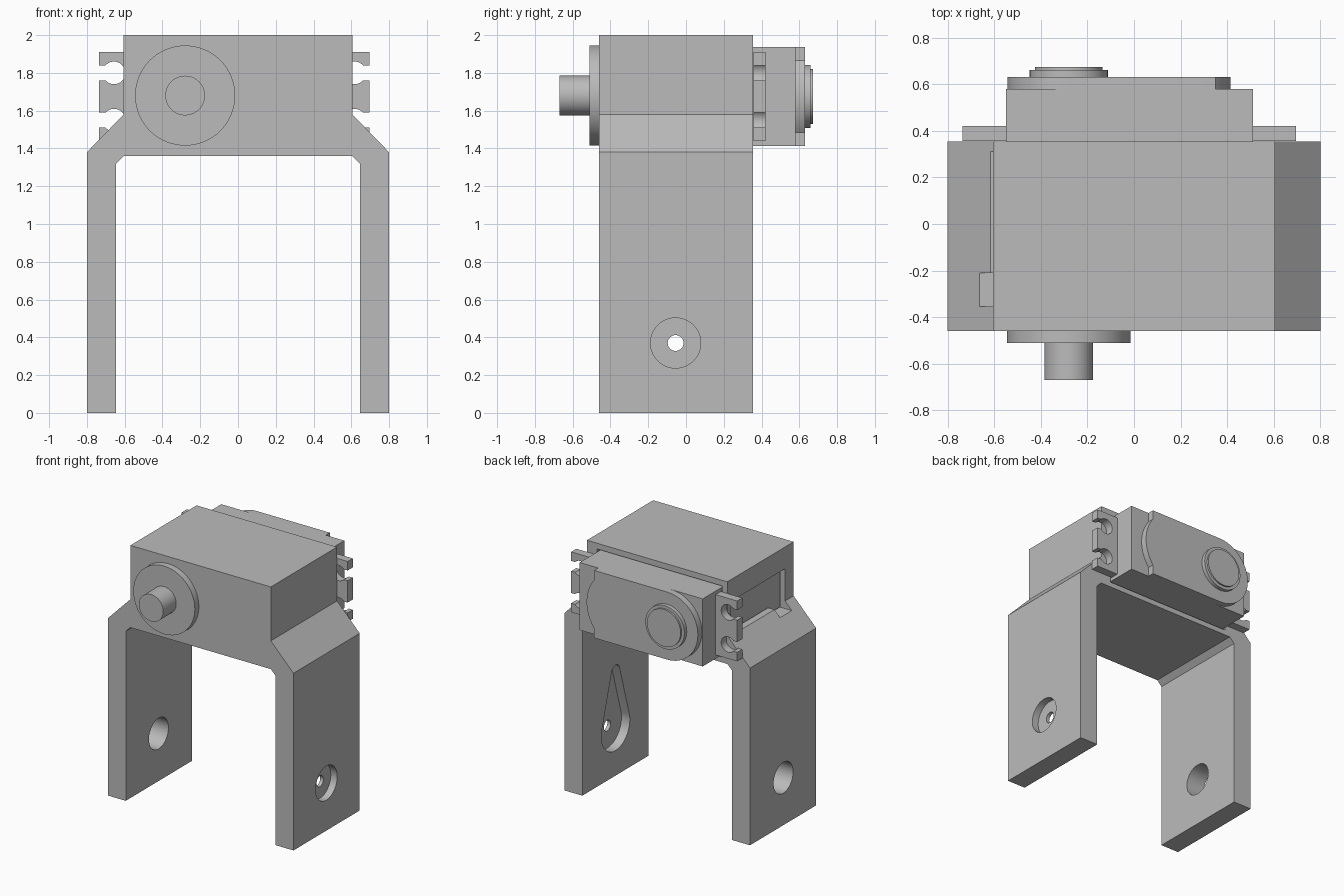
import bpy, bmesh, math
from mathutils import Vector

if "Cube" in bpy.data.objects:
    bpy.data.objects.remove(bpy.data.objects["Cube"])

grey = bpy.data.materials.new("plain grey")
grey.diffuse_color = (0.5, 0.5, 0.5, 1)
grey.use_nodes = True
grey.node_tree.nodes["Principled BSDF"].inputs["Base Color"].default_value = grey.diffuse_color


def prism(name, pts, axis, a, b, smooth=True):
    """Extrude a 2D outline along an axis: 'x' takes (y, z), 'y' takes (x, z)."""
    put = (lambda p, d: (d, p[0], p[1])) if axis == 'x' else (lambda p, d: (p[0], d, p[1]))
    bm = bmesh.new()
    face = bm.faces.new([bm.verts.new(put(p, a)) for p in pts])
    res = bmesh.ops.extrude_face_region(bm, geom=[face])
    shift = Vector(put((0, 0), b - a))
    bmesh.ops.translate(bm, vec=shift, verts=[v for v in res['geom'] if isinstance(v, bmesh.types.BMVert)])
    bmesh.ops.recalc_face_normals(bm, faces=bm.faces)
    me = bpy.data.meshes.new(name)
    bm.to_mesh(me)
    bm.free()
    ob = bpy.data.objects.new(name, me)
    bpy.context.collection.objects.link(ob)
    me.materials.append(grey)
    if smooth:
        me.shade_smooth()
        me.set_sharp_from_angle(angle=math.radians(30))
    return ob


def arc(cx, cz, r, start=0, end=360, n=48):
    steps = n if end - start == 360 else n + 1
    return [(cx + r * math.cos(t), cz + r * math.sin(t))
            for t in (math.radians(start + (end - start) * i / n) for i in range(steps))]


def rect(x0, x1, z0, z1):
    return [(x0, z0), (x1, z0), (x1, z1), (x0, z1)]


def cut(target, cutters):
    for c in cutters:
        m = target.modifiers.new("cut", 'BOOLEAN')
        m.operation = 'DIFFERENCE'
        m.solver = 'EXACT'
        m.object = c
    bpy.context.view_layer.update()
    dg = bpy.context.evaluated_depsgraph_get()
    me = bpy.data.meshes.new_from_object(target.evaluated_get(dg))
    target.modifiers.clear()
    target.data = me
    me.set_sharp_from_angle(angle=math.radians(30))
    for c in cutters:
        bpy.data.objects.remove(c)


# Bracket: box head with two straight legs
half = [(0.605, 2.0), (0.605, 1.58), (0.8, 1.38), (0.8, 0), (0.645, 0), (0.645, 1.32), (0.605, 1.36)]
bracket = prism("bracket", half + [(-x, z) for x, z in reversed(half)], 'y', -0.46, 0.355)

# Pocket for the motor, side window with cable exit, and leg holes
HY, HZ = -0.055, 0.37
spread = math.degrees(math.asin((0.175 - 0.05) / 0.44))
teardrop = arc(HY, HZ + 0.44, 0.05, spread, 180 - spread, 16) + arc(HY, HZ, 0.175, 180 - spread, 360 + spread, 32)
cut(bracket, [
    prism("motor_pocket", rect(-0.56, 0.52, 1.4, 1.955), 'y', -0.4, 0.5),
    prism("side_window", rect(-0.22, 0.31, 1.57, 1.83), 'x', -0.9, -0.5),
    prism("cable_exit", rect(-0.355, -0.21, 1.52, 1.83), 'x', -0.9, -0.5),
    prism("bearing_hole", arc(HY, HZ, 0.12), 'x', -0.9, -0.5),
    prism("screw_hole", arc(HY, HZ, 0.042, n=24), 'x', 0.5, 0.9),
    prism("screw_recess", arc(HY, HZ, 0.133), 'x', 0.745, 0.9),
    prism("horn_pocket", teardrop, 'x', 0.5, 0.717),
])

# Front pivot
CX, CZ = -0.28, 1.68
prism("pivot_flange", arc(CX, CZ, 0.265, n=64), 'y', -0.51, -0.455)
prism("pivot_shaft", arc(CX, CZ, 0.105), 'y', -0.67, -0.505)

# Motor body
prism("motor_body", rect(-0.55, 0.51, 1.412, 1.938), 'y', -0.39, 0.58)

# Mounting tabs with keyhole slots
mid = -0.02
for side, name in ((-1, "left_tab"), (1, "right_tab")):
    xs = sorted((mid + side * 0.5, mid + side * 0.715))
    tab = prism(name, rect(*xs, 1.44, 1.91), 'y', 0.357, 0.42)
    cutters = []
    for z in (1.55, 1.80):
        hx = mid + side * 0.637
        slot = sorted((hx, mid + side * 0.8))
        cutters += [prism("tab_hole", arc(hx, z, 0.06, n=32), 'y', 0.3, 0.5),
                    prism("tab_slot", rect(*slot, z - 0.04, z + 0.04), 'y', 0.3, 0.5)]
    cut(tab, cutters)

# Gear cover: round at the output end, shallow bulge at the other
bulge = arc(0.105, 1.675, 0.31, -38, 38, 16)
cover = arc(CX, 1.675, 0.263, 90, 270, 32) + [(0.35, 1.412)] + bulge + [(0.35, 1.938)]
prism("gear_cover", cover, 'y', 0.575, 0.63)

# Output boss
prism("output_boss", arc(CX, 1.675, 0.168), 'y', 0.625, 0.66)
prism("output_cap", arc(CX, 1.675, 0.145), 'y', 0.655, 0.673)
